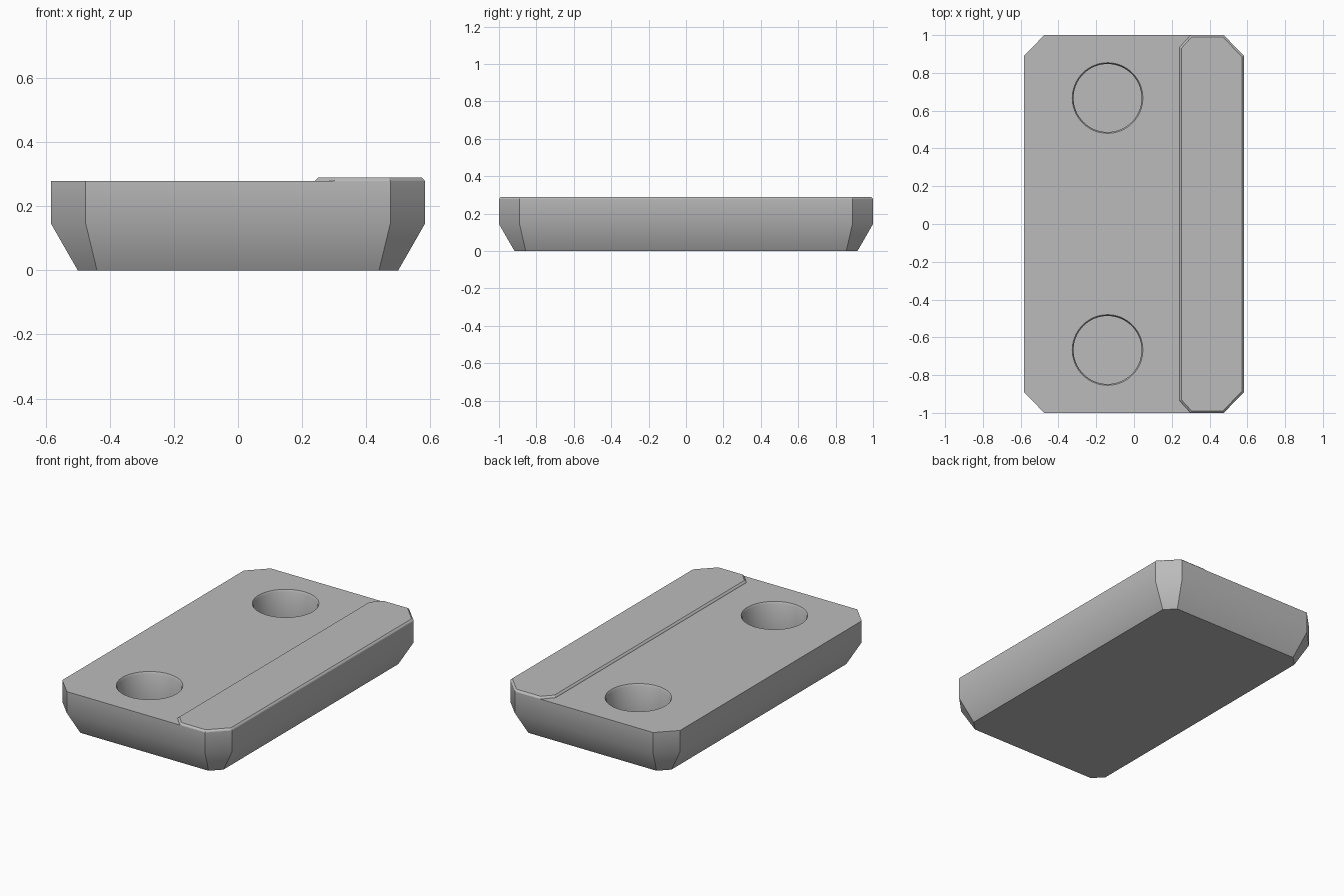
import bpy, bmesh, math

TOP = 0.278      # height of the main deck

if "Cube" in bpy.data.objects:
    bpy.data.objects.remove(bpy.data.objects["Cube"], do_unlink=True)

grey = bpy.data.materials.new("plain grey")
grey.use_nodes = True
colour = (0.5, 0.5, 0.5, 1)
grey.diffuse_color = colour
grey.node_tree.nodes["Principled BSDF"].inputs["Base Color"].default_value = colour


def loft(name, rings, bottom=True):
    """Skin matching rings of points from the bottom up and cap the ends."""
    bm = bmesh.new()
    loops = [[bm.verts.new(p) for p in ring] for ring in rings]
    for low, high in zip(loops, loops[1:]):
        n = len(low)
        for i in range(n):
            j = (i + 1) % n
            bm.faces.new((low[i], low[j], high[j], high[i]))
    if bottom:
        bm.faces.new(loops[0][::-1])
    bm.faces.new(loops[-1])
    mesh = bpy.data.meshes.new(name)
    bm.to_mesh(mesh)
    bm.free()
    mesh.materials.append(grey)
    obj = bpy.data.objects.new(name, mesh)
    bpy.context.collection.objects.link(obj)
    return obj


def octagon(hx, hy, cx, cy, z):
    """Rectangle with cut corners: half sizes, and where each cut begins."""
    quarter = [(hx, cy), (cx, hy)]
    half = quarter + [(-x, y) for x, y in quarter[::-1]]
    return [(x, y, z) for x, y in half] + [(-x, -y, z) for x, y in half]


def circle(x, y, r, z, n=64):
    return [(x + r * math.cos(2 * math.pi * i / n),
             y + r * math.sin(2 * math.pi * i / n), z) for i in range(n)]


def select_only(obj):
    bpy.ops.object.select_all(action='DESELECT')
    obj.select_set(True)
    bpy.context.view_layer.objects.active = obj


# Main block: tapered below, upright above, with cut corners
block = loft("base_block", [
    octagon(0.50, 0.917, 0.44, 0.857, 0),
    octagon(0.583, 1.0, 0.475, 0.89, 0.145),
    octagon(0.583, 1.0, 0.475, 0.89, TOP),
])

# Two round sockets with a narrow chamfered lip
for y in (-0.667, 0.667):
    cutter = loft("socket_cutter", [
        circle(-0.14, y, 0.18, 0.09),
        circle(-0.14, y, 0.18, TOP - 0.012),
        circle(-0.14, y, 0.201, TOP + 0.024),
    ])
    cutter.hide_render = True
    cut = block.modifiers.new("socket", 'BOOLEAN')
    cut.operation = 'DIFFERENCE'
    cut.solver = 'EXACT'
    cut.object = cutter
    select_only(block)
    bpy.ops.object.modifier_apply(modifier=cut.name)
    bpy.data.objects.remove(cutter, do_unlink=True)


# Raised strip along the left edge, with a bevelled rim
def strip_ring(inset, z):
    k = inset * 0.41
    half = [(0.24 + inset, 0.935 - k), (0.30 + k, 1.0 - inset),
            (0.475 - k, 1.0 - inset), (0.583 - inset, 0.89 - k)]
    return [(x, -y, z) for x, y in half] + [(x, y, z) for x, y in half[::-1]]


strip = loft("raised_strip", [
    strip_ring(0, TOP),
    strip_ring(0.002, TOP + 0.004),
    strip_ring(0.011, TOP + 0.012),
], bottom=False)

# Smooth the folds and socket walls, keep the other edges crisp
select_only(block)
bpy.ops.object.shade_smooth_by_angle(angle=math.radians(35))
